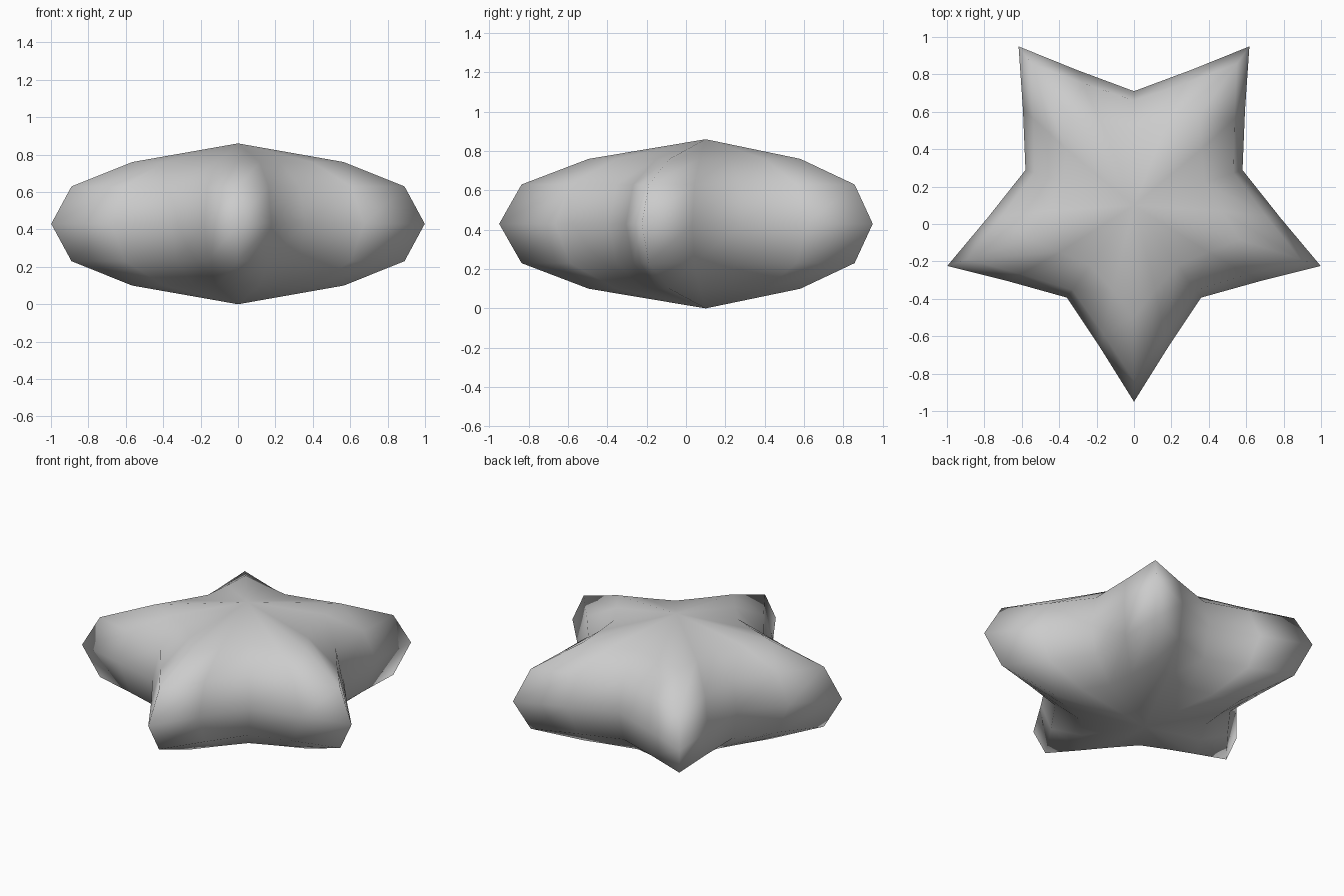
import bpy, bmesh
from math import sin, cos, pi
from mathutils import Vector

if "Cube" in bpy.data.objects:
    bpy.data.objects.remove(bpy.data.objects["Cube"])

CY, MID = 0.10, 0.43          # star centre in y, mid height
APEX = 0.43                   # half thickness at the centre
# (half height, tip radius, valley radius), from the lower side to the upper side
HALF = [(0.20, 1.0 * 0.936, 0.56), (0.33, 0.595, 0.397)]
RINGS = [(-h, a, b) for h, a, b in reversed(HALF)] + [(0.0, 1.05, 0.61)] + HALF


def star_points(h, tip_r, valley_r):
    """One star-shaped ring: tip, mid-edge, valley, mid-edge, five times."""
    corners = []
    for i in range(10):
        a = -pi / 2 + i * pi / 5
        r = valley_r if i % 2 else tip_r
        corners.append(Vector((r * cos(a), r * sin(a), 0)))
    pts = []
    for i, c in enumerate(corners):
        mid = c.lerp(corners[(i + 1) % 10], 0.5) * 0.992
        pts += [c, mid]
    return [p + Vector((0, CY, MID + h)) for p in pts]


# Puffy five-pointed star: stacked star rings closed by two central peaks
bm = bmesh.new()
loops = [[bm.verts.new(p) for p in star_points(*r)] for r in RINGS]
n = len(loops[0])
for low, high in zip(loops, loops[1:]):
    for i in range(n):
        j = (i + 1) % n
        bm.faces.new((low[i], low[j], high[j], high[i]))
for ring, h in ((loops[0], -APEX), (loops[-1], APEX)):
    peak = bm.verts.new((0, CY, MID + h))
    for i in range(n):
        bm.faces.new((ring[i], ring[(i + 1) % n], peak))
bmesh.ops.recalc_face_normals(bm, faces=bm.faces)
for f in bm.faces:
    f.smooth = True

mesh = bpy.data.meshes.new("puffy_star")
bm.to_mesh(mesh)
bm.free()
star = bpy.data.objects.new("puffy_star", mesh)
bpy.context.collection.objects.link(star)
